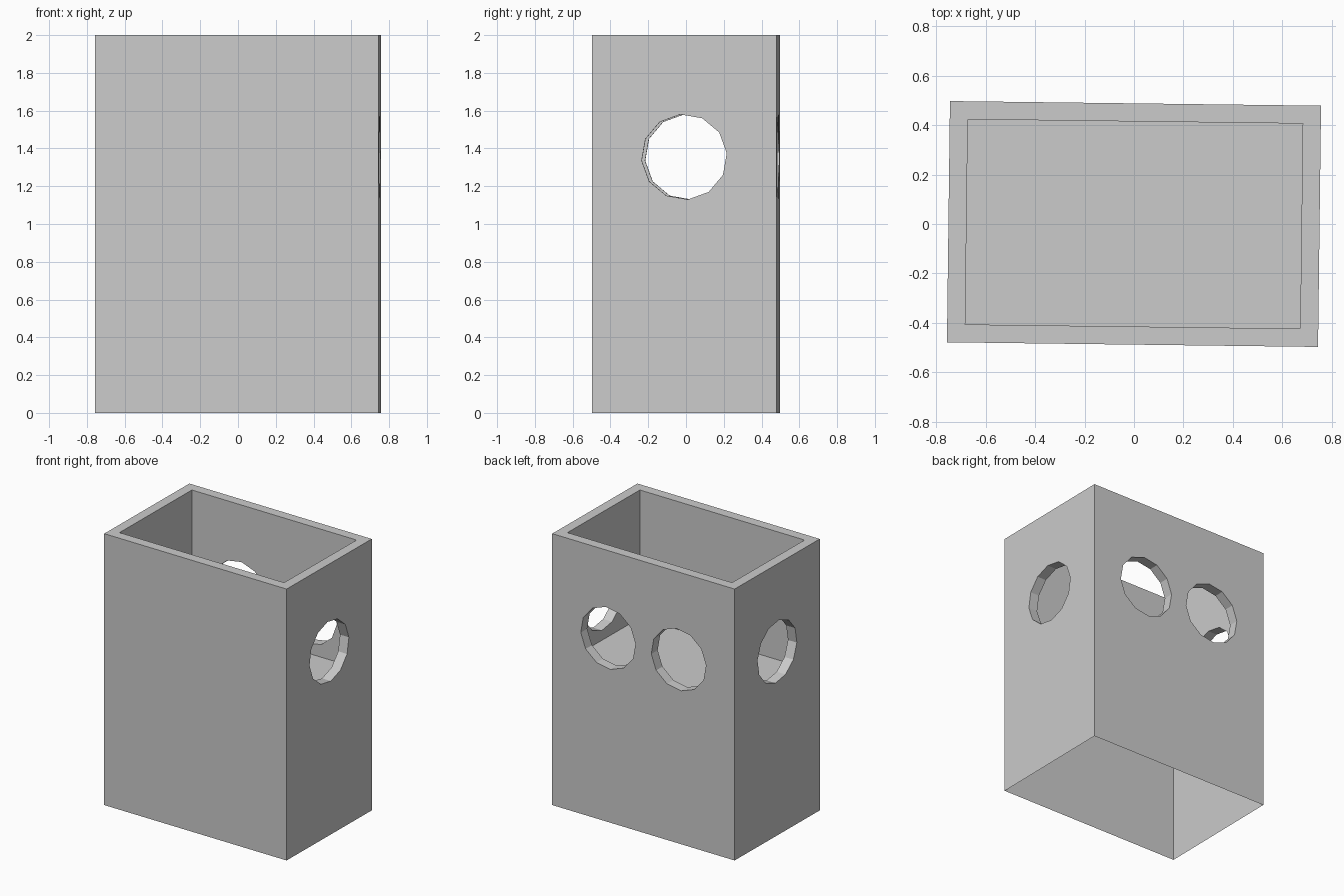
import bpy
import bmesh
from math import radians
from mathutils import Matrix

if "Cube" in bpy.data.objects:
    bpy.data.objects.remove(bpy.data.objects["Cube"], do_unlink=True)

WIDTH, DEPTH, HEIGHT = 1.50, 0.975, 2.0
WALL, FLOOR_Z = 0.073, 1.057
HOLE_Z, HOLE_R = 1.355, 0.226

grey = bpy.data.materials.new("light_grey")
grey.use_nodes = True
colour = (0.6, 0.6, 0.6, 1)
grey.diffuse_color = colour
grey.node_tree.nodes["Principled BSDF"].inputs["Base Color"].default_value = colour


def make_object(name, bm):
    mesh = bpy.data.meshes.new(name)
    bm.to_mesh(mesh)
    bm.free()
    mesh.materials.append(grey)
    obj = bpy.data.objects.new(name, mesh)
    bpy.context.collection.objects.link(obj)
    return obj


def box(name, sx, sy, z0, z1):
    bm = bmesh.new()
    place = Matrix.Translation((0, 0, (z0 + z1) / 2)) @ Matrix.Diagonal((sx, sy, z1 - z0, 1))
    bmesh.ops.create_cube(bm, size=1, matrix=place)
    return make_object(name, bm)


def hole(name, centre, axis, twist, length):
    bm = bmesh.new()
    place = (Matrix.Translation(centre) @ Matrix.Rotation(radians(90), 4, axis)
             @ Matrix.Rotation(radians(twist), 4, 'Z'))
    bmesh.ops.create_cone(bm, cap_ends=True, segments=12, radius1=HOLE_R,
                          radius2=HOLE_R, depth=length, matrix=place)
    return make_object(name, bm)


# Outer body, cavity and round openings
body = box("box_body", WIDTH, DEPTH, 0, HEIGHT)
cutters = [
    box("cavity_cutter", WIDTH - 2 * WALL, DEPTH - 2 * WALL, FLOOR_Z, HEIGHT + 0.2),
    hole("side_hole_cutter", (0, 0, HOLE_Z), 'Y', 5, 2),
]
for side in (-1, 1):
    cutters.append(hole("back_hole_cutter", (side * 0.29, DEPTH / 2, HOLE_Z), 'X', -5, 0.4))

bpy.context.view_layer.objects.active = body
for cutter in cutters:
    cutter.hide_render = True
    mod = body.modifiers.new(cutter.name, 'BOOLEAN')
    mod.operation = 'DIFFERENCE'
    mod.solver = 'EXACT'
    mod.object = cutter
    bpy.ops.object.modifier_apply(modifier=mod.name)
    bpy.data.objects.remove(cutter, do_unlink=True)

# Open underside, and the slight turn of the whole box
bm = bmesh.new()
bm.from_mesh(body.data)
underside = [f for f in bm.faces if f.calc_center_median().z < 0.01]
bmesh.ops.delete(bm, geom=underside, context='FACES')
bm.transform(Matrix.Rotation(-0.0125, 4, 'Z'))
for f in bm.faces:
    f.material_index = 0
    f.smooth = False
bm.to_mesh(body.data)
bm.free()
body.data.materials.clear()
body.data.materials.append(grey)
